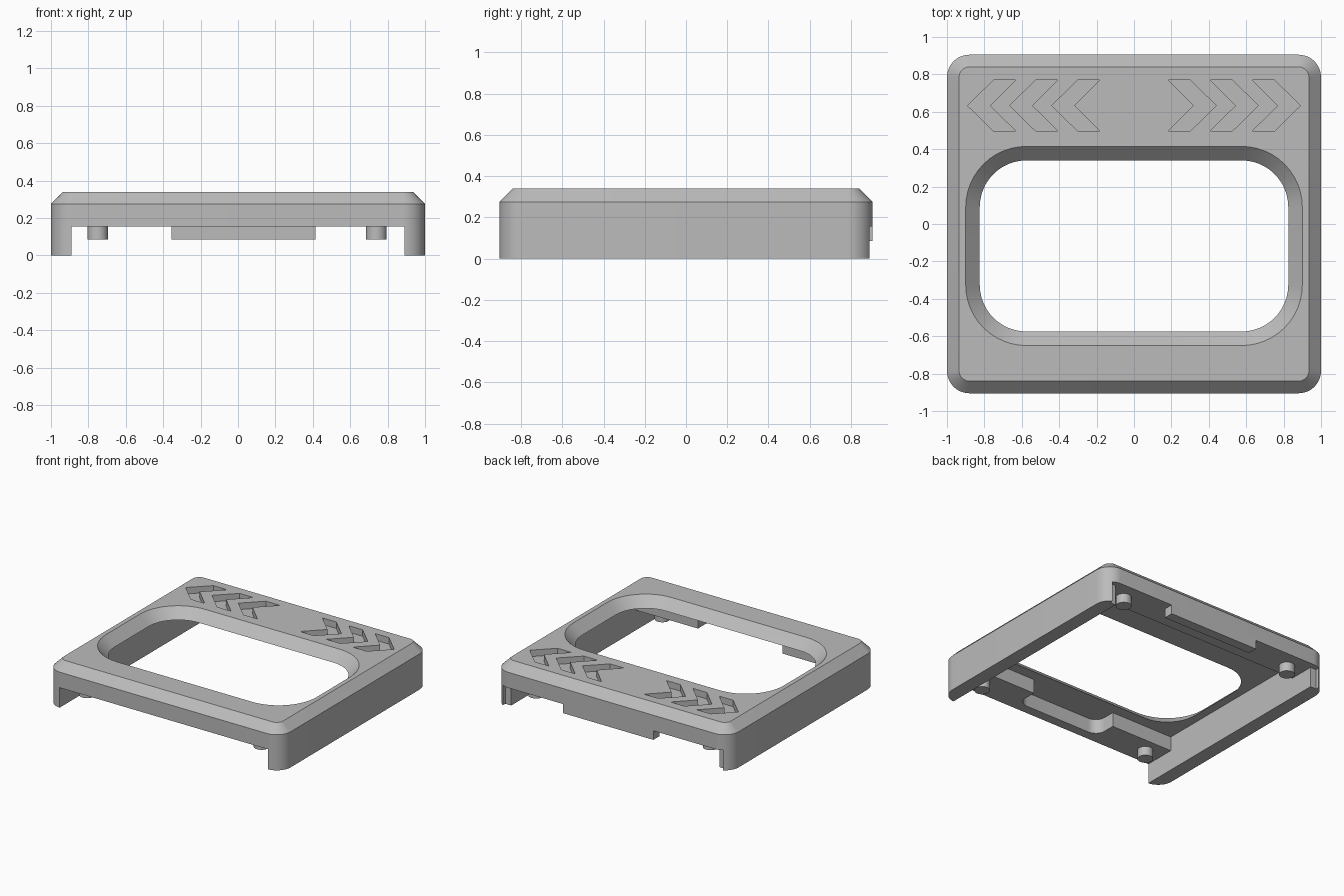
import bpy, bmesh, math

cube = bpy.data.objects.get("Cube")
if cube:
    bpy.data.objects.remove(cube, do_unlink=True)

GREY = (0.5, 0.5, 0.5, 1)
mat = bpy.data.materials.new("plain grey")
mat.use_nodes = True
mat.diffuse_color = GREY
mat.node_tree.nodes["Principled BSDF"].inputs["Base Color"].default_value = GREY


def rounded(x, y0, y1, r, steps=12):
    """Rounded rectangle outline, symmetric in x."""
    pts = []
    corners = ((x - r, y1 - r), (r - x, y1 - r), (r - x, y0 + r), (x - r, y0 + r))
    for i, (cx, cy) in enumerate(corners):
        for k in range(steps + 1):
            a = (i + k / steps) * math.pi / 2
            pts.append((cx + r * math.cos(a), cy + r * math.sin(a)))
    return pts


def box(x0, x1, y0, y1):
    return [(x0, y0), (x1, y0), (x1, y1), (x0, y1)]


def loft(name, layers):
    """Closed solid through matching outlines, given as (outline, z)."""
    bm = bmesh.new()
    rings = [[bm.verts.new((x, y, z)) for x, y in pts] for pts, z in layers]
    bm.faces.new(rings[0])
    bm.faces.new(rings[-1])
    for a, b in zip(rings, rings[1:]):
        for i in range(len(a)):
            j = (i + 1) % len(a)
            bm.faces.new((a[i], a[j], b[j], b[i]))
    bmesh.ops.recalc_face_normals(bm, faces=bm.faces)
    mesh = bpy.data.meshes.new(name)
    bm.to_mesh(mesh)
    bm.free()
    mesh.materials.append(mat)
    obj = bpy.data.objects.new(name, mesh)
    bpy.context.collection.objects.link(obj)
    return obj


def select(obj):
    bpy.ops.object.select_all(action='DESELECT')
    obj.select_set(True)
    bpy.context.view_layer.objects.active = obj


def cut(obj, layers):
    """Subtract a lofted solid and discard it."""
    cutter = loft("cutter", layers)
    cutter.hide_render = True
    mod = obj.modifiers.new("cut", 'BOOLEAN')
    mod.operation, mod.solver, mod.object = 'DIFFERENCE', 'EXACT', cutter
    select(obj)
    bpy.ops.object.modifier_apply(modifier=mod.name)
    bpy.data.objects.remove(cutter, do_unlink=True)


def smooth(obj):
    select(obj)
    bpy.ops.object.shade_smooth_by_angle(angle=math.radians(25))


TOP, RAIL, UNDER, PEG = 0.34, 0.155, 0.265, 0.085

# Frame shell with chamfered top rim
outer = rounded(1, -0.905, 0.905, 0.12)
rim = rounded(0.935, -0.84, 0.84, 0.055)
frame = loft("frame", [(outer, 0), (outer, 0.275), (rim, TOP)])

# Open front and back between the side walls
cut(frame, [(box(-0.89, 0.89, -1.1, 1.1), -0.1), (box(-0.89, 0.89, -1.1, 1.1), RAIL)])
cut(frame, [(box(-0.94, 0.94, 0.86, 1.1), -0.1), (box(-0.94, 0.94, 0.86, 1.1), RAIL)])

# Hollow underside between the rails, with the front rail pocket
hollow = box(-0.89, 0.89, -0.66, 0.66)
cut(frame, [(hollow, -0.1), (hollow, UNDER)])
pocket = rounded(0.36, -0.83, -0.5, 0.08)
cut(frame, [(pocket, -0.1), (pocket, UNDER)])


# Window opening, flared towards the top
def opening(d):
    return rounded(0.825 + d, -0.575 - d, 0.34 + d, 0.25 + d)


cut(frame, [(opening(0), 0.1), (opening(0), UNDER), (opening(0.075), TOP), (opening(0.135), TOP + 0.06)])

# Engraved chevrons pointing outwards
for side in (-1, 1):
    for n in range(3):
        tip = 0.89 - 0.225 * n
        profile = [(0, 0), (0.14, 0.137), (0.258, 0.137), (0.12, 0),
                   (0.258, -0.137), (0.14, -0.137)]
        shape = [(side * (tip - dx), 0.633 + dy) for dx, dy in profile]
        cut(frame, [(shape, TOP - 0.05), (shape, TOP + 0.1)])
smooth(frame)

# Locating tab under the back rail
tab = box(-0.355, 0.415, 0.83, 0.905)
loft("back_tab", [(tab, PEG), (tab, RAIL)])

# Round pegs under the rails
for y, end in ((-0.77, "front"), (0.77, "back")):
    for x, hand in ((-0.75, "right"), (0.74, "left")):
        ring = [(x + 0.055 * math.cos(a), y + 0.055 * math.sin(a))
                for a in (i * math.tau / 32 for i in range(32))]
        smooth(loft(f"{end}_{hand}_peg", [(ring, PEG), (ring, RAIL)]))
